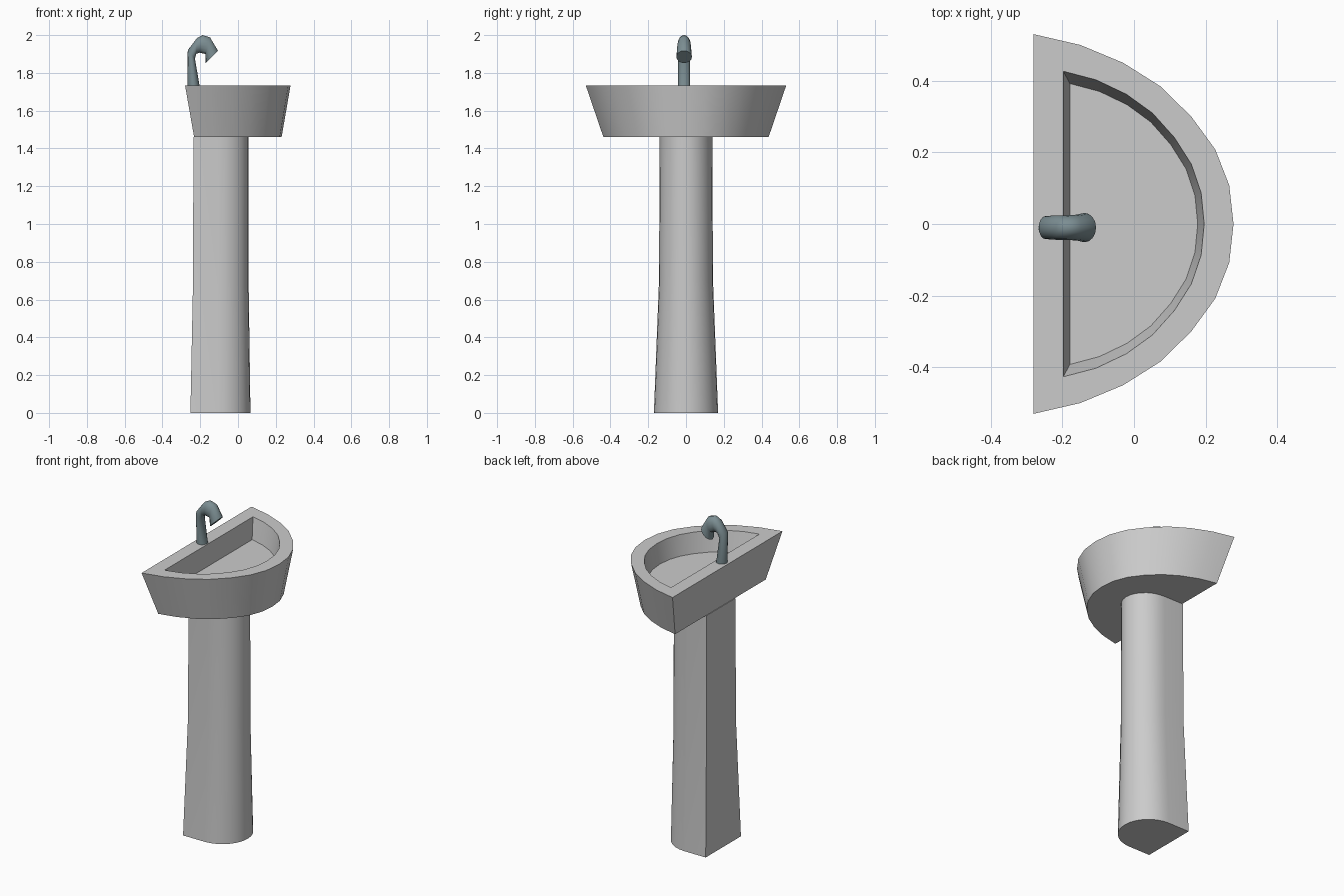
import bpy, bmesh, math

if "Cube" in bpy.data.objects:
    bpy.data.objects.remove(bpy.data.objects["Cube"])


def loft(name, rings, angle=35):
    """Skin a stack of equal-length closed rings and cap both ends."""
    bm = bmesh.new()
    loops = [[bm.verts.new(p) for p in ring] for ring in rings]
    n = len(loops[0])
    for a, b in zip(loops, loops[1:]):
        for i in range(n):
            j = (i + 1) % n
            bm.faces.new((a[i], a[j], b[j], b[i]))
    bm.faces.new(loops[0][::-1])
    bm.faces.new(loops[-1])
    bmesh.ops.recalc_face_normals(bm, faces=bm.faces)
    mesh = bpy.data.meshes.new(name)
    bm.to_mesh(mesh)
    bm.free()
    obj = bpy.data.objects.new(name, mesh)
    bpy.context.collection.objects.link(obj)
    bpy.ops.object.select_all(action='DESELECT')
    obj.select_set(True)
    bpy.context.view_layer.objects.active = obj
    bpy.ops.object.shade_smooth_by_angle(angle=math.radians(angle))
    return obj


# Basin: half-round outline, flat at the back wall (-x)
half = [(-0.28, 0.53), (-0.15, 0.50), (-0.03, 0.45), (0.073, 0.385),
        (0.16, 0.30), (0.227, 0.208), (0.266, 0.108)]
outline = half + [(0.278, 0)] + [(x, -y) for x, y in reversed(half)]


def basin_ring(sx, sy, z):
    return [(x * sx, y * sy, z) for x, y in outline]


loft("basin", [basin_ring(0.83, 0.825, 1.46),
               basin_ring(1.0, 1.0, 1.732),
               basin_ring(0.705, 0.805, 1.732),
               basin_ring(0.64, 0.74, 1.61)])


# Pedestal: straight sides with a rounded front, flared towards the floor
def pedestal_ring(back, front, w, z):
    start = back + 0.45 * (front - back)
    arc = [(start + (front - start) * math.sin(t), w * math.cos(t), z)
           for t in (math.pi * i / 14 for i in range(15))]
    return [(back, w, z)] + arc + [(back, -w, z)]


loft("pedestal", [pedestal_ring(-0.252, 0.066, 0.17, 0),
                  pedestal_ring(-0.238, 0.056, 0.143, 0.70),
                  pedestal_ring(-0.236, 0.056, 0.139, 1.46)])


# Tap: hooked tube, each ring spans an outer and an inner point in the xz plane
def tap_ring(xo, zo, xi, zi, w, sides=16):
    ring = []
    for i in range(sides):
        t = 2 * math.pi * i / sides
        c = math.cos(t)
        ring.append(((xo + xi) / 2 + (xo - xi) / 2 * c,
                     -0.01 + w * math.sin(t),
                     (zo + zi) / 2 + (zo - zi) / 2 * c))
    return ring


tap = loft("tap", [tap_ring(-0.267, 1.73, -0.203, 1.73, 0.032),
                   tap_ring(-0.266, 1.92, -0.228, 1.875, 0.032),
                   tap_ring(-0.217, 1.985, -0.222, 1.90, 0.034),
                   tap_ring(-0.188, 2.0, -0.205, 1.907, 0.034),
                   tap_ring(-0.148, 1.988, -0.172, 1.90, 0.036),
                   tap_ring(-0.106, 1.917, -0.171, 1.852, 0.041)], 50)
metal = bpy.data.materials.new("dark_metal")
metal.diffuse_color = (0.2, 0.27, 0.29, 1)
metal.use_nodes = True
metal.node_tree.nodes["Principled BSDF"].inputs["Base Color"].default_value = metal.diffuse_color
tap.data.materials.append(metal)
